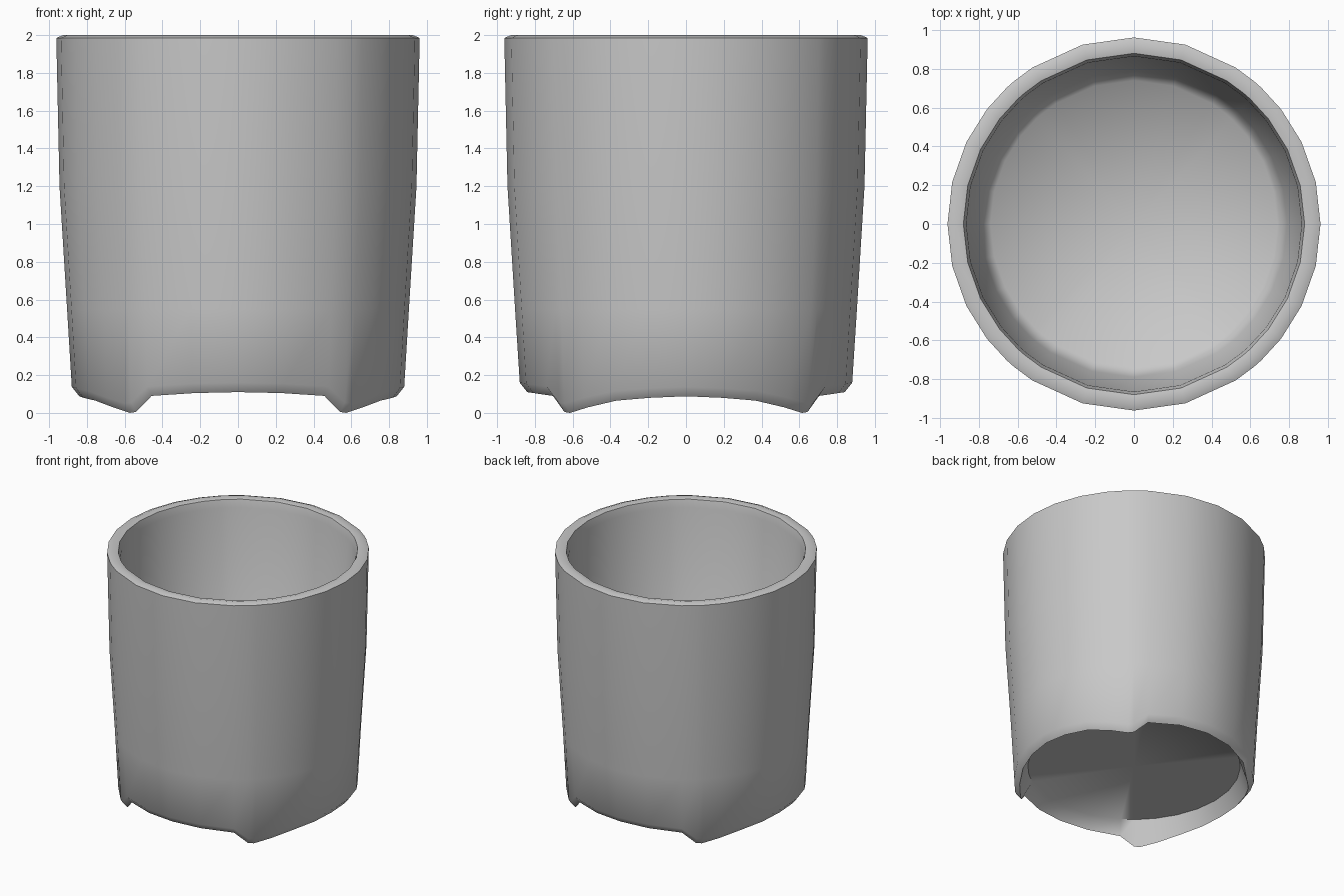
import bpy, bmesh, math

if "Cube" in bpy.data.objects:
    bpy.data.objects.remove(bpy.data.objects["Cube"])

# Single grey material
grey = bpy.data.materials.new("light_grey")
grey.diffuse_color = (0.58, 0.58, 0.58, 1)
grey.use_nodes = True
grey.node_tree.nodes["Principled BSDF"].inputs["Base Color"].default_value = grey.diffuse_color

# Quarter turn measured from the front: (angle, height of the lower edge); the foot is at 42 degrees
QUARTER = [(0, 0.11), (16, 0.105), (33, 0.09), (40, 0.005), (43, 0.0), (52, 0.03),
           (64, 0.065), (77, 0.08), (90, 0.088)]
half = QUARTER + [(180 - a, z) for a, z in reversed(QUARTER[:-1])]
around = half + [(360 - a, z) for a, z in reversed(half[1:-1])]

# Profile from under the floor, round the footed edge, up the wall, over the rim, down inside.
# (radius, height, share of the foot drop that the ring follows)
PROFILE = [(0.78, 0.20, 0), (0.84, 0.0, 1), (0.88, 0.05, 1), (0.905, 0.55, 0),
           (0.945, 1.2, 0), (0.962, 1.985, 0), (0.925, 2.0, 0), (0.88, 1.99, 0),
           (0.865, 1.93, 0), (0.79, 0.33, 0), (0.74, 0.26, 0)]


def build_cup():
    bm = bmesh.new()
    rings = []
    for r, h, follow in PROFILE:
        ring = []
        for deg, edge in around:
            a = math.radians(deg)
            ring.append(bm.verts.new((r * math.sin(a), -r * math.cos(a), h + follow * edge)))
        rings.append(ring)
    n = len(around)
    for low, high in zip(rings, rings[1:]):
        for i in range(n):
            j = (i + 1) % n
            bm.faces.new((low[i], low[j], high[j], high[i]))
    # Floor and underside as fans
    for ring, z in ((rings[0], 0.20), (rings[-1], 0.24)):
        centre = bm.verts.new((0, 0, z))
        for i in range(n):
            bm.faces.new((ring[i], ring[(i + 1) % n], centre))
    bmesh.ops.recalc_face_normals(bm, faces=bm.faces)
    mesh = bpy.data.meshes.new("cup_body")
    bm.to_mesh(mesh)
    bm.free()
    mesh.materials.append(grey)
    obj = bpy.data.objects.new("cup_body", mesh)
    bpy.context.collection.objects.link(obj)
    return obj


cup = build_cup()
bpy.context.view_layer.objects.active = cup
cup.select_set(True)
bpy.ops.object.shade_smooth_by_angle(angle=math.radians(62))
